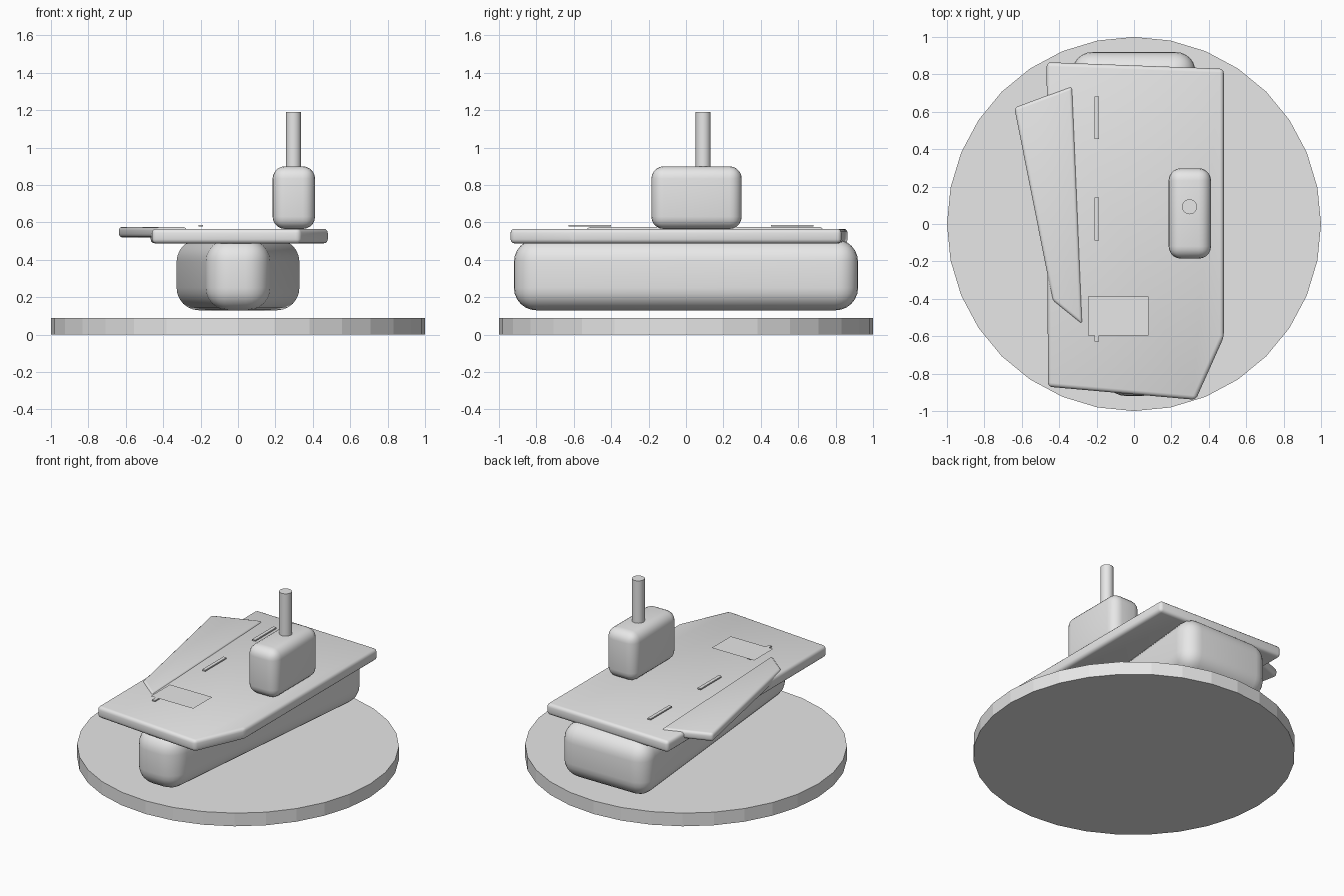
import bpy
import bmesh
from math import radians

cube = bpy.data.objects.get("Cube")
if cube:
    bpy.data.objects.remove(cube, do_unlink=True)

grey = bpy.data.materials.new("plain grey")
grey.use_nodes = True
grey.diffuse_color = (0.8, 0.8, 0.8, 1)
grey.node_tree.nodes["Principled BSDF"].inputs["Base Color"].default_value = (0.8, 0.8, 0.8, 1)


def finish(obj, bevel=0, segments=3, angle=40):
    """Add the colour, a rounded edge and smooth shading."""
    if not obj.data.materials:
        obj.data.materials.append(grey)
    bpy.ops.object.select_all(action="DESELECT")
    bpy.context.view_layer.objects.active = obj
    obj.select_set(True)
    if bevel:
        mod = obj.modifiers.new("rounded edges", "BEVEL")
        mod.width = bevel
        mod.segments = segments
        mod.limit_method = "ANGLE"
        mod.angle_limit = radians(20)
        bpy.ops.object.modifier_apply(modifier=mod.name)
    if angle:
        bpy.ops.object.shade_smooth_by_angle(angle=radians(angle))
    return obj


def slab(name, outline, bottom, top, bevel=0, segments=3):
    """Extrude a flat outline from bottom to top; a single sheet if they match."""
    bm = bmesh.new()
    face = bm.faces.new([bm.verts.new((x, y, bottom)) for x, y in outline])
    if top > bottom:
        new = bmesh.ops.extrude_face_region(bm, geom=[face])["geom"]
        for v in new:
            if isinstance(v, bmesh.types.BMVert):
                v.co.z = top
        bmesh.ops.recalc_face_normals(bm, faces=bm.faces)
    mesh = bpy.data.meshes.new(name)
    bm.to_mesh(mesh)
    bm.free()
    obj = bpy.data.objects.new(name, mesh)
    bpy.context.collection.objects.link(obj)
    return finish(obj, bevel, segments)


def box_outline(x0, x1, y0, y1):
    return [(x0, y0), (x1, y0), (x1, y1), (x0, y1)]


def cylinder(name, radius, x, y, bottom, top, angle):
    bpy.ops.mesh.primitive_cylinder_add(vertices=32, radius=radius, depth=top - bottom,
                                        location=(x, y, (bottom + top) / 2))
    obj = bpy.context.object
    obj.name = name
    return finish(obj, angle=angle)


# Round display base with faceted rim
cylinder("display_base", 1, 0, 0, 0, 0.09, 0)

# Hull, narrow at the bow and wide at the stern
slab("hull", [(-0.16, -0.92), (0.16, -0.92), (0.34, 0.92), (-0.34, 0.92)],
     0.13, 0.51, 0.12, 6)

# Main deck and the angled deck on the side
slab("flight_deck", [(-0.46, -0.87), (0.33, -0.94), (0.48, -0.605), (0.48, 0.83), (-0.467, 0.865)],
     0.488, 0.566, 0.022)
slab("angled_deck", [(-0.275, -0.54), (-0.33, 0.737), (-0.64, 0.622), (-0.435, -0.41)],
     0.52, 0.576, 0.018)

# Tower and mast
slab("tower", box_outline(0.185, 0.412, -0.185, 0.298), 0.565, 0.9, 0.066, 5)
cylinder("mast", 0.04, 0.297, 0.092, 0.85, 1.19, 40)

# Deck markings and lift panel
for i, y in enumerate((-0.515, 0.027, 0.568)):
    slab("deck_stripe_%d" % (i + 1), box_outline(-0.21, -0.187, y - 0.114, y + 0.114), 0.578, 0.587)
slab("lift_panel", box_outline(-0.245, 0.077, -0.595, -0.388), 0.588, 0.588)
